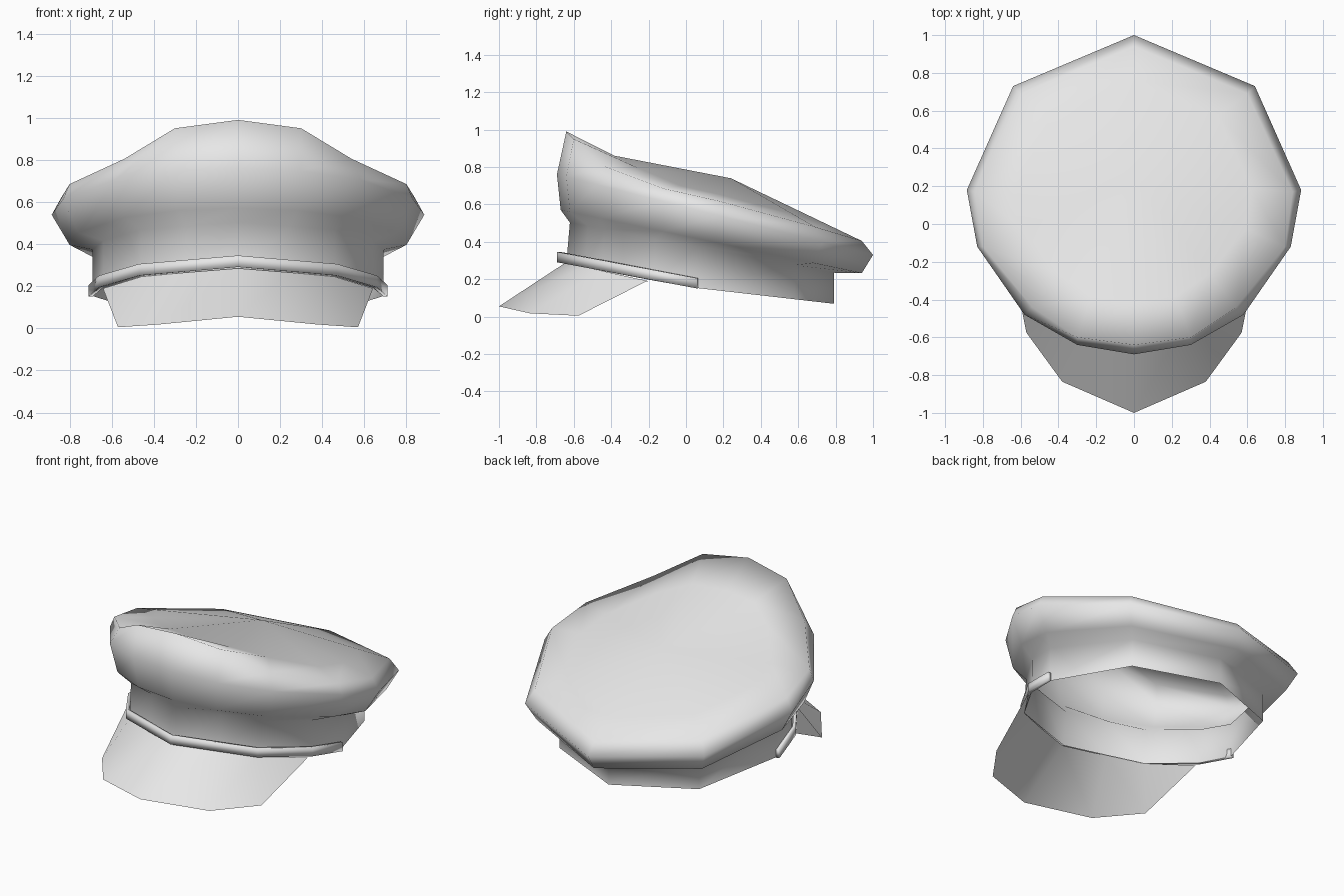
import bpy
import bmesh
from mathutils import Vector

cube = bpy.data.objects.get("Cube")
if cube:
    bpy.data.objects.remove(cube)

grey = bpy.data.materials.new("light_grey")
grey.use_nodes = True
grey.diffuse_color = (0.8, 0.8, 0.8, 1)
grey.node_tree.nodes["Principled BSDF"].inputs["Base Color"].default_value = (0.8, 0.8, 0.8, 1)


def mirrored(half):
    """Closed ring from a half outline running front centre to back centre."""
    return half + [(-x, y, z) for x, y, z in half[-2:0:-1]]


def arc(half):
    """Open strip from a half outline that starts at front centre."""
    return [(-x, y, z) for x, y, z in half[:0:-1]] + half


def sloped(outline, base, slope):
    """Lift a flat outline onto a plane that falls towards the back."""
    return [(x, y, base - slope * y) for x, y in outline]


def loft(name, rows, closed, tip=None):
    bm = bmesh.new()
    rows = [[bm.verts.new(p) for p in row] for row in rows]
    count = len(rows[0])
    for low, high in zip(rows, rows[1:]):
        for i in range(count if closed else count - 1):
            j = (i + 1) % count
            bm.faces.new((low[i], low[j], high[j], high[i]))
    if tip:
        apex = bm.verts.new(tip)
        for i in range(count):
            bm.faces.new((rows[-1][i], rows[-1][(i + 1) % count], apex))
    for f in bm.faces:
        f.smooth = True
    mesh = bpy.data.meshes.new(name)
    bm.to_mesh(mesh)
    bm.free()
    mesh.materials.append(grey)
    obj = bpy.data.objects.new(name, mesh)
    bpy.context.collection.objects.link(obj)
    return obj


# Half outlines, front centre to back centre
band = [(0, -.64), (.25, -.54), (.46, -.45), (.64, -.17), (.69, .06), (.5, .58), (0, .79)]
widest = [(0, -.69), (.3, -.64), (.58, -.48), (.83, -.12), (.885, .18), (.64, .73), (0, 1)]
under = [(0, -.67), (.28, -.62), (.54, -.46), (.76, -.12), (.8, .16), (.59, .68), (0, .94)]
rim = [(0, -.64, .99), (.3, -.6, .95), (.54, -.44, .805), (.8, -.12, .685),
       (.84, .17, .62), (.6, .69, .48), (0, .94, .405)]

# Top panel: sinks just behind the raised front, then runs straight to the apex
apex = Vector((0, .24, .74))
dip = [.06, .035, -.01, 0, 0, 0, 0]
inner = [tuple(Vector(p).lerp(apex, .26) - Vector((0, 0, d))) for p, d in zip(rim, dip)]

# Cap body: open band, flared underside, bulging side and top
band_bottom = [(x, y, .16 - (.19 if y < 0 else .115) * y) for x, y in band]
loft("cap_body", [mirrored(r) for r in (
    band_bottom, sloped([(x, y * .97 if y < 0 else y) for x, y in band], .385, .19),
    sloped(under, .43, .21), sloped(widest, .585, .255), rim, inner)], True, apex)

# Visor
visor_inner = [(0, -.65, .285), (.25, -.55, .265), (.46, -.45, .245), (.64, -.2, .19)]
visor_outer = [(0, -1, .055), (.38, -.835, .018), (.57, -.575, .005), (.64, -.22, .185)]
loft("visor", [arc(visor_outer), arc(visor_inner)], False)

# Strap round the front of the band
strap_path = [(0, -.69), (.47, -.475), (.66, -.18), (.71, .06)]
strap = loft("strap", [arc(sloped(strap_path, .162, .187)),
                       arc(sloped(strap_path, .217, .187))], False)
solid = strap.modifiers.new("thickness", 'SOLIDIFY')
solid.thickness = .02
solid.offset = -1
